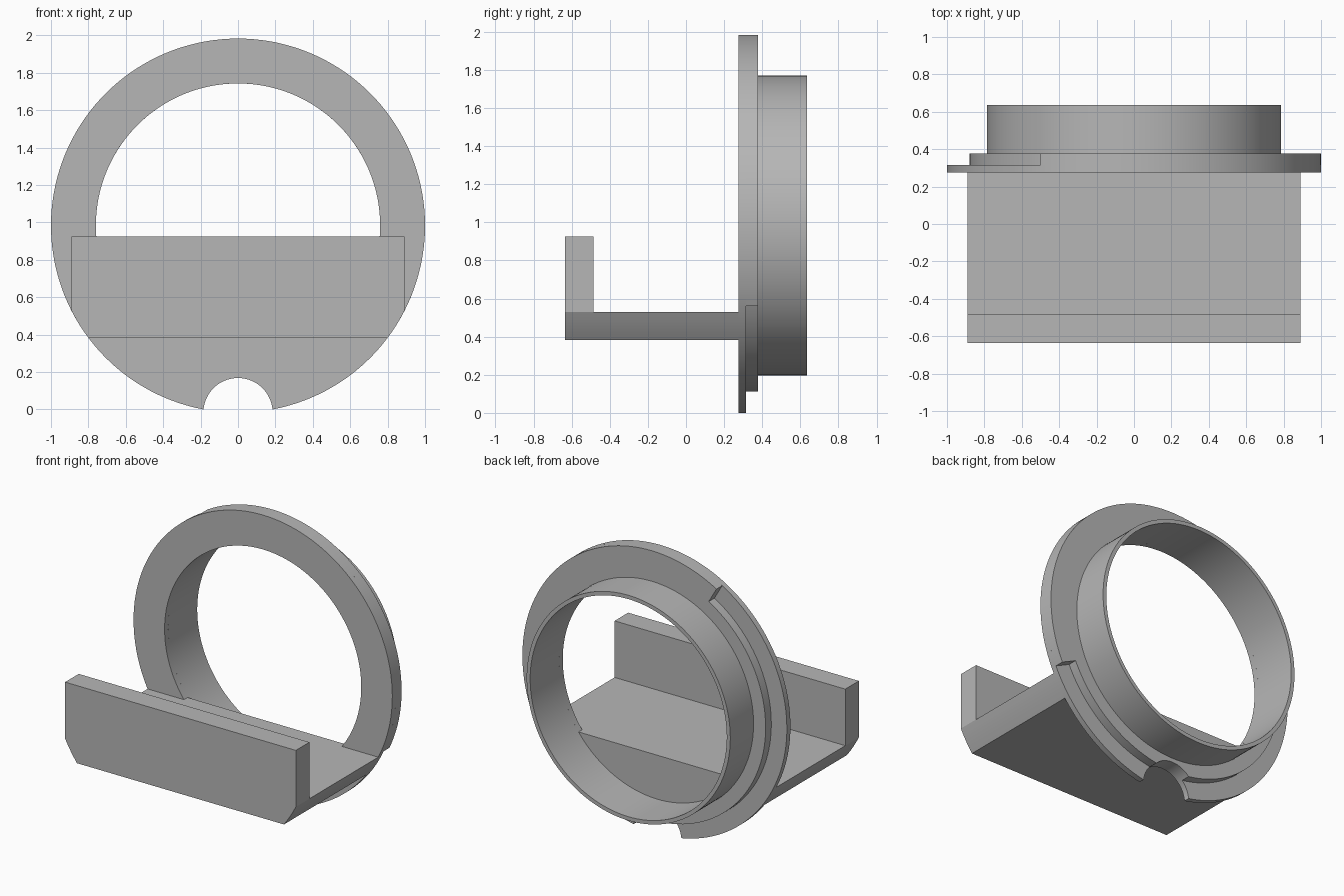
import bpy, bmesh
from math import sin, cos, asin, acos, atan2, pi, radians, sqrt

if "Cube" in bpy.data.objects:
    bpy.data.objects.remove(bpy.data.objects["Cube"], do_unlink=True)

CZ = 0.983                         # height of the ring axis
RIM, STEP, TUBE, BORE = 1.0, 0.88, 0.787, 0.76
NOTCH = 0.185                      # notch radius, centred on the rim's lowest point
FRONT, MID, BACK, END = 0.275, 0.315, 0.378, 0.635
NOSE = -0.635
LOW, TOP = 0.383, 0.53             # shelf underside and top

grey = bpy.data.materials.new("plain grey")
grey.use_nodes = True
colour = (0.47, 0.47, 0.47, 1)
grey.diffuse_color = colour
grey.node_tree.nodes["Principled BSDF"].inputs["Base Color"].default_value = colour


def arc(r, a, b, cz=CZ):
    """Points on a circle from angle a to b, as (x, z)."""
    n = max(2, round(abs(b - a) / (2 * pi) * 144))
    return [(r * cos(a + (b - a) * i / n), cz + r * sin(a + (b - a) * i / n))
            for i in range(n + 1)]


def prism(name, loops, y0, y1):
    """Extrude an outline, with optional hole loops, along y."""
    bm = bmesh.new()
    edges = []
    for loop in loops:
        vs = [bm.verts.new((x, y0, z)) for x, z in loop]
        edges += [bm.edges.new((v, vs[i - 1])) for i, v in enumerate(vs)]
    bmesh.ops.triangle_fill(bm, edges=edges, use_beauty=True)
    ext = bmesh.ops.extrude_face_region(bm, geom=bm.faces[:], use_keep_orig=True)
    for v in ext["geom"]:
        if isinstance(v, bmesh.types.BMVert):
            v.co.y = y1
    bmesh.ops.recalc_face_normals(bm, faces=bm.faces[:])
    mesh = bpy.data.meshes.new(name)
    bm.to_mesh(mesh)
    bm.free()
    mesh.materials.append(grey)
    ob = bpy.data.objects.new(name, mesh)
    bpy.context.collection.objects.link(ob)
    bpy.ops.object.select_all(action='DESELECT')
    ob.select_set(True)
    bpy.context.view_layer.objects.active = ob
    bpy.ops.object.shade_smooth_by_angle(angle=radians(30))


def notch_angle(r):
    """Angle off straight down where the notch meets a circle of radius r."""
    return acos((RIM ** 2 + r ** 2 - NOTCH ** 2) / (2 * RIM * r))


def notch_arc(r):
    """Notch curve between its two meetings with a circle of radius r."""
    d = notch_angle(r)
    a = atan2(RIM - r * cos(d), r * sin(d))
    return arc(NOTCH, pi - a, a, CZ - RIM)[1:-1]


def circle(r):
    return arc(r, 0, 2 * pi)[:-1]


def mirrored(half):
    return half + [(-x, z) for x, z in reversed(half)]


down, up = -pi / 2, 3 * pi / 2

# Front plate: notched disc, its opening closed below the shelf top
d = notch_angle(RIM)
chord = asin((TOP - CZ) / BORE)
prism("front_plate",
      [arc(RIM, down + d, up - d) + notch_arc(RIM), arc(BORE, chord, pi - chord)],
      FRONT, MID)

# Back ring: full rim over the top, stepped in around the lower side
d = notch_angle(STEP)
a, b = radians(-25), radians(120)
prism("stepped_ring",
      [arc(STEP, down + d, a) + arc(RIM, a, b) + arc(STEP, b, up - d) + notch_arc(STEP),
       circle(BORE)], MID, BACK)

# Thin tube behind the ring
prism("tube", [circle(TUBE), circle(BORE)], BACK, END)

# Shelf with ends that follow the rim, and the upright lip at its front
ends = arc(RIM, asin(LOW - CZ), asin(TOP - CZ))
prism("shelf", [mirrored(ends)], NOSE, FRONT)
w = sqrt(RIM ** 2 - (TOP - CZ) ** 2)
prism("front_lip", [mirrored([(w, TOP), (w, 0.925)])], NOSE, -0.485)
